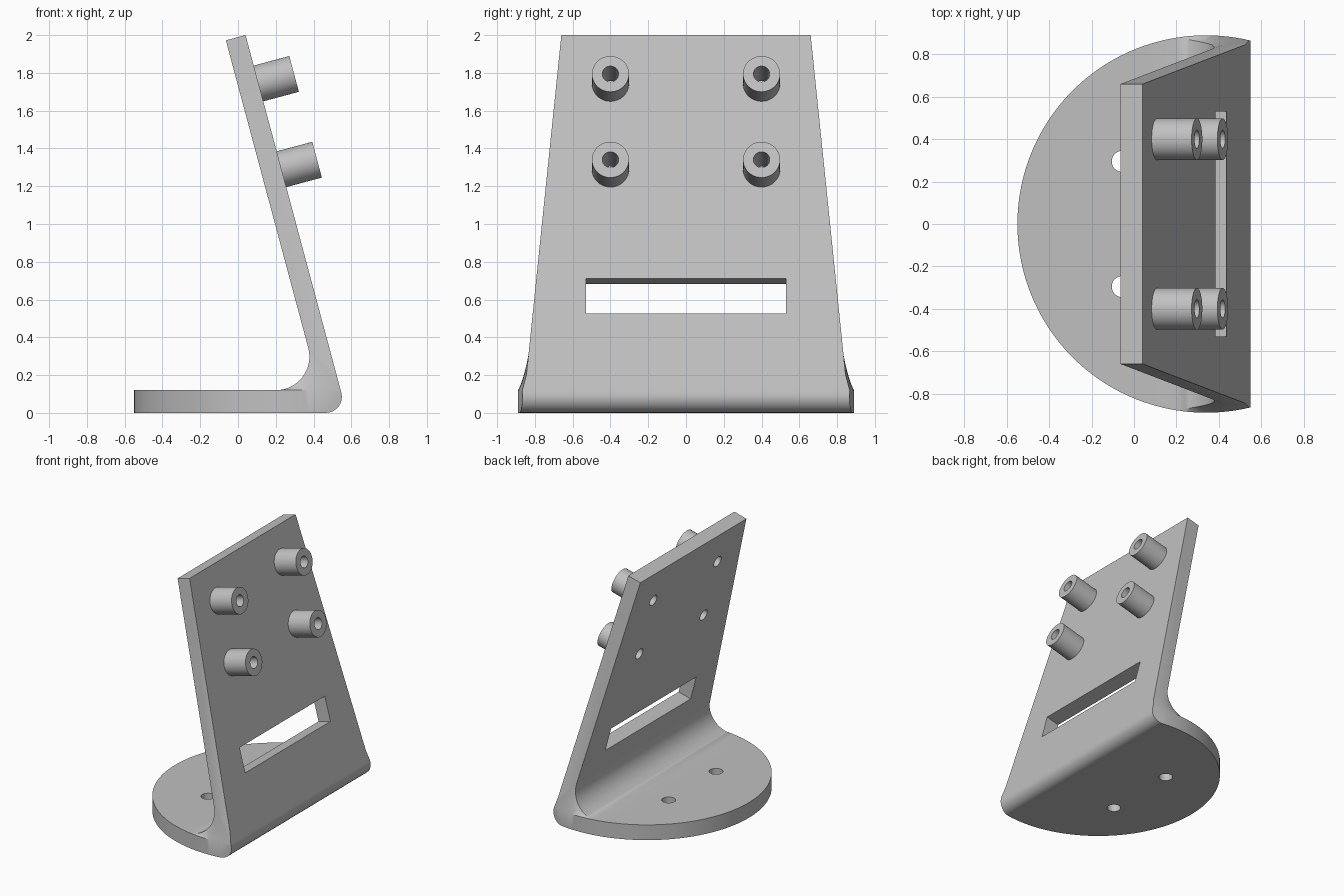
import bpy, bmesh, math
from mathutils import Matrix, Vector

if "Cube" in bpy.data.objects:
    bpy.data.objects.remove(bpy.data.objects["Cube"])

grey = bpy.data.materials.new("light_grey")
grey.diffuse_color = (0.53, 0.53, 0.53, 1)
grey.use_nodes = True
grey.node_tree.nodes["Principled BSDF"].inputs["Base Color"].default_value = grey.diffuse_color

TILT = math.radians(15)
SN, CS = math.sin(TILT), math.cos(TILT)
T, PLATE = 0.12, 0.108          # base and plate thickness
CX, R = 0.34, 0.89              # round base
RI, RO = 0.178, 0.085           # inner and outer bend radii
FX, OX = 0.20, 0.465            # where each bend leaves the base


def on_plate(s, d=0.0, y=0.0):
    """Point s below the plate's top edge and d out from its outer face."""
    return Vector((0.04 + s * SN + d * CS, y, 2 - s * CS + d * SN))


def circle_w(x):
    return math.sqrt(R * R - (x - CX) ** 2)


def taper_w(s):
    return 0.66 + 0.0993 * s


def make_object(name, bm):
    bmesh.ops.remove_doubles(bm, verts=bm.verts, dist=1e-5)
    bmesh.ops.recalc_face_normals(bm, faces=bm.faces)
    me = bpy.data.meshes.new(name)
    bm.to_mesh(me)
    bm.free()
    ob = bpy.data.objects.new(name, me)
    bpy.context.collection.objects.link(ob)
    me.materials.append(grey)
    return ob


def cylinder(name, centre, axis, radius, depth, segs=48):
    bm = bmesh.new()
    rot = Vector(axis).to_track_quat('Z', 'Y').to_matrix().to_4x4()
    bmesh.ops.create_cone(bm, cap_ends=True, segments=segs, radius1=radius, radius2=radius,
                          depth=depth, matrix=Matrix.Translation(centre) @ rot)
    return make_object(name, bm)


def cut(ob, cutter):
    cutter.hide_render = True
    cutter.hide_set(True)
    mod = ob.modifiers.new("cut", 'BOOLEAN')
    mod.operation, mod.solver, mod.object = 'DIFFERENCE', 'EXACT', cutter
    bpy.context.view_layer.objects.active = ob
    bpy.ops.object.modifier_apply(modifier=mod.name)
    bpy.data.objects.remove(cutter)


def smooth(ob):
    bpy.ops.object.select_all(action='DESELECT')
    ob.select_set(True)
    bpy.context.view_layer.objects.active = ob
    bpy.ops.object.shade_smooth_by_angle(angle=math.radians(30))


# Bent bracket: half-round base, bend and tapered leaning plate
N = 16
S_IN = (2 - PLATE * SN - (T + RI + RI * SN)) / CS     # inner bend end
S_KINK, S_END = 1.8 / CS, (2 - T) / CS                # outer face at z 0.2 and at T
X_END = on_plate(S_END).x
# Inner fillet and the row below it along the base rim, as (x, half width, z)
fillet, rim = [], []
for i in range(N + 1):
    f = i / N
    a = f * (math.pi / 2 + TILT)
    w = circle_w(FX) * (1 - f) + taper_w(S_IN) * f
    fillet.append((FX + RI * math.sin(a), w, T + RI * (1 - math.cos(a))))
    x = FX + f * (X_END - FX)
    rim.append((x, circle_w(x), T))
# Outer bend, from the underside up to the plate
bend = []
for i in range(N // 2 + 1):
    a = i / (N // 2) * (math.pi / 2 + TILT)
    x = OX + RO * math.sin(a)
    bend.append((x, circle_w(x), RO * (1 - math.cos(a))))
p_in = on_plate(0, -PLATE)
top_in = (p_in.x, taper_w(0), p_in.z)
top_out = (0.04, taper_w(0), 2.0)
kink = (on_plate(S_KINK).x, taper_w(S_KINK), 0.2)
fillet[-1] = (on_plate(S_IN, -PLATE).x, taper_w(S_IN), on_plate(S_IN, -PLATE).z)

bm = bmesh.new()


def face(pts):
    pts = [Vector(p) for p in pts]
    pts = [p for i, p in enumerate(pts) if (p - pts[i - 1]).length > 1e-5]
    if len(pts) > 2:
        bm.faces.new([bm.verts.new(p) for p in pts])


def both(pts):      # mirrored pair of side faces
    for sgn in (1, -1):
        face([(x, sgn * y, z) for x, y, z in pts])


def across(path):   # strip spanning the width along a profile path
    for a, b in zip(path, path[1:]):
        face([a, b, (b[0], -b[1], b[2]), (a[0], -a[1], a[2])])


across(fillet + [top_in, top_out, kink, rim[-1]])
across(bend + [rim[-1]])
# Sides of the bend and plate
for i in range(N):
    both([fillet[i], rim[i], rim[i + 1]])
    both([fillet[i], rim[i + 1], fillet[i + 1]])
both([fillet[-1], rim[-1], kink])
both([fillet[-1], kink, top_out, top_in])
# Round rim left of the fillet, then under it up to the outer bend
a0 = math.acos((FX - CX) / R)
arc = [(CX + R * math.cos(a0 + (math.pi - a0) * i / 40),
        R * math.sin(a0 + (math.pi - a0) * i / 40), T) for i in range(41)]
front = [p for p in rim if p[0] < OX - 0.005]
back = [p for p in rim if p[0] >= OX - 0.005]
edge = arc[::-1] + front[1:]


def low(p):
    return (p[0], p[1], 0.0)


for a, b in zip(edge, edge[1:]):
    both([a, b, low(b), low(a)])
both([front[-1], low(front[-1])] + bend + back[::-1])
# Base top and underside
top = arc[::-1]
face(top + [(x, -y, z) for x, y, z in top[:0:-1]])
under = [low(p) for p in edge] + [bend[0]]
face(under + [(x, -y, z) for x, y, z in under[:0:-1]])
bracket = make_object("bracket", bm)

# Cable slot, cut square to the plate
bm = bmesh.new()
s0, s1 = 1.335, 1.527
rot = Matrix.Rotation(-TILT, 4, 'Y')
bmesh.ops.create_cube(bm, size=1, matrix=Matrix.Translation(on_plate((s0 + s1) / 2, -PLATE / 2))
                      @ rot @ Matrix.Diagonal((0.3, 1.06, s1 - s0, 1)))
cut(bracket, make_object("slot_cutter", bm))

# Base screw holes
for y in (-0.295, 0.295):
    cut(bracket, cylinder("base_hole_cutter", (-0.055, y, T / 2), (0, 0, 1), 0.05, 0.4))

# Hollow standoffs with holes running through the plate
axis, LEN = (CS, 0, SN), 0.195
for s in (0.265, 0.735):
    for y in (-0.4, 0.4):
        post = cylinder("standoff", on_plate(s, LEN / 2, y), axis, 0.098, LEN)
        for ob in (bracket, post):
            cut(ob, cylinder("bore_cutter", on_plate(s, 0, y), axis, 0.043, 0.8))
        smooth(post)
smooth(bracket)
